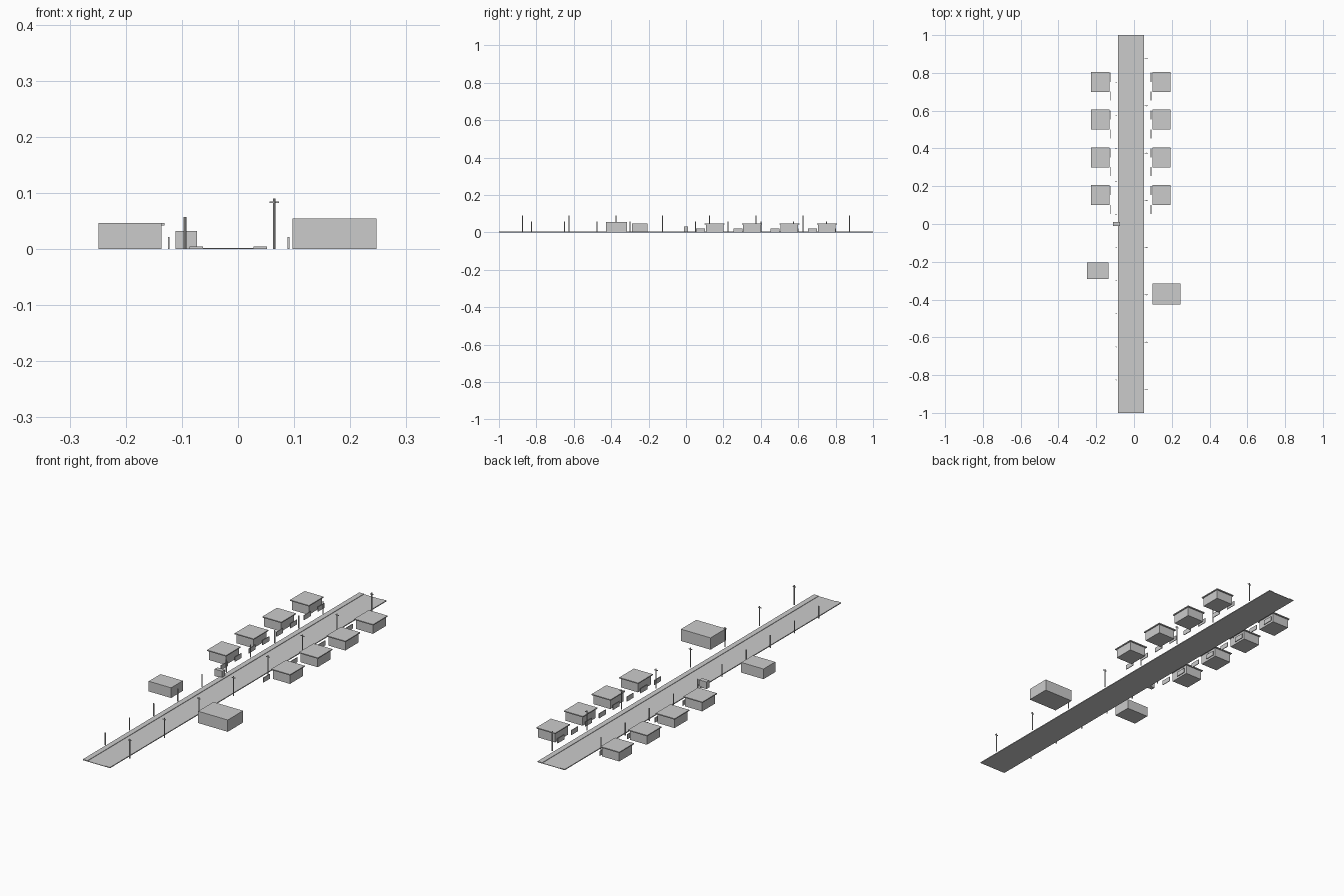
import bpy

if "Cube" in bpy.data.objects:
    bpy.data.objects.remove(bpy.data.objects["Cube"])


def box(name, x0, x1, y0, y1, z0, z1):
    bpy.ops.mesh.primitive_cube_add(size=1, location=((x0 + x1) / 2, (y0 + y1) / 2, (z0 + z1) / 2))
    ob = bpy.context.object
    ob.name = name
    ob.scale = (x1 - x0, y1 - y0, z1 - z0)
    bpy.ops.object.transform_apply(location=False, rotation=False, scale=True)
    return ob


def pole(name, x, y, radius, height):
    bpy.ops.mesh.primitive_cylinder_add(vertices=8, radius=radius, depth=height,
                                        location=(x, y, height / 2))
    bpy.context.object.name = name


# Street: roadway with a raised pavement along each side
box("roadway", -0.062, 0.028, -1, 1, 0, 0.002)
box("pavement_left", -0.086, -0.062, -1, 1, 0, 0.004)
box("pavement_right", 0.028, 0.052, -1, 1, 0, 0.004)

# Two rows of houses with flat overhanging roofs and front fences
for side, cx, fence_x in (("left", -0.179, -0.1235), ("right", 0.146, 0.090)):
    for i in range(4):
        cy = 0.153 + 0.2 * i
        box(f"house_walls_{side}_{i}", cx - 0.043, cx + 0.043, cy - 0.047, cy + 0.047, 0, 0.042)
        box(f"house_roof_{side}_{i}", cx - 0.048, cx + 0.048, cy - 0.053, cy + 0.053, 0.042, 0.0465)
        # Fence panels leave a gateway between them
        for j, y0 in enumerate((cy - 0.1, cy)):
            box(f"fence_{side}_{i}_{j}", fence_x - 0.0015, fence_x + 0.0015, y0, y0 + 0.048, 0, 0.0215)

# Two larger flat-topped buildings
box("shop_left", -0.249, -0.136, -0.29, -0.205, 0, 0.0465)
box("shop_right", 0.097, 0.247, -0.427, -0.316, 0, 0.054)

# Roadside shelter
box("shelter", -0.111, -0.073, -0.01, 0.01, 0, 0.032)

# Short lamp posts on the left
for i in range(10):
    pole(f"lamp_post_{i}", -0.0945, -0.825 + 0.175 * i, 0.0028, 0.057)

# Tall utility poles with crossarms on the right
for i in range(8):
    y = -0.875 + 0.25 * i
    pole(f"utility_pole_{i}", 0.0645, y, 0.0024, 0.09)
    box(f"crossarm_{i}", 0.056, 0.073, y - 0.0012, y + 0.0012, 0.082, 0.085)
